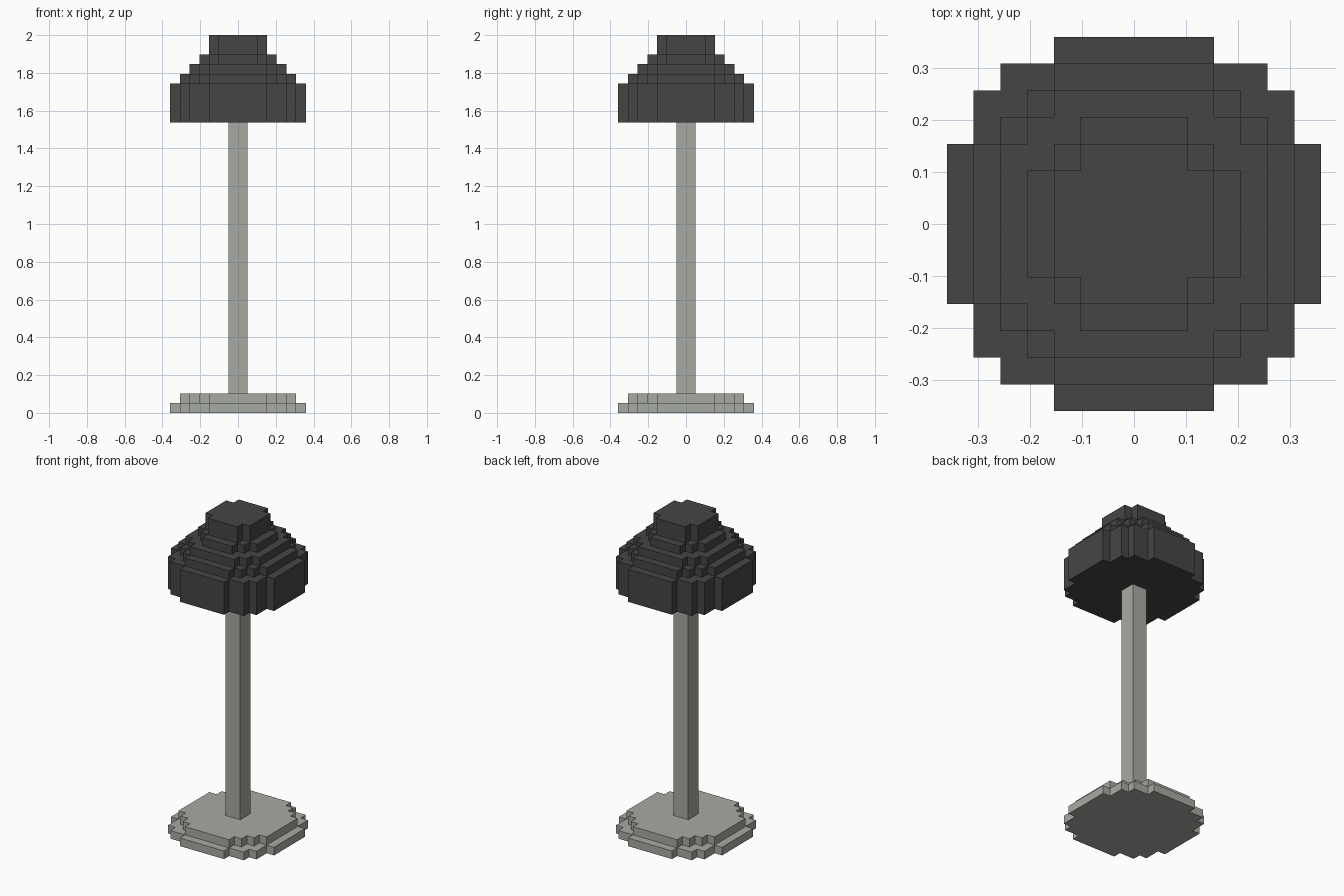
import bpy
import bmesh

cube = bpy.data.objects.get("Cube")
if cube:
    bpy.data.objects.remove(cube, do_unlink=True)

U = 2 / 39  # one block: the lamp is 39 blocks tall


def material(name, color):
    mat = bpy.data.materials.new(name)
    mat.use_nodes = True
    mat.diffuse_color = color
    bsdf = mat.node_tree.nodes["Principled BSDF"]
    bsdf.inputs["Base Color"].default_value = color
    bsdf.inputs["Roughness"].default_value = 0.8
    return mat


def stepped_outline(corners):
    """Counter-clockwise blocky disc from the outer corners of one quadrant."""
    quarter = []
    for i, (x, y) in enumerate(corners):
        quarter.append((x, y))
        if i + 1 < len(corners):
            quarter.append((corners[i + 1][0], y))  # inner corner of the step
    outline = []
    for _ in range(4):
        outline += quarter
        quarter = [(-y, x) for x, y in quarter]  # quarter turn
    return outline


def tiered_part(name, tiers, mat):
    """Stack of extruded blocky discs: (bottom, top, quadrant corners) in blocks."""
    bm = bmesh.new()
    for z0, z1, corners in tiers:
        verts = [bm.verts.new((x * U, y * U, z0 * U)) for x, y in stepped_outline(corners)]
        face = bm.faces.new(verts)
        ext = bmesh.ops.extrude_face_region(bm, geom=[face], use_keep_orig=True)
        top = [v for v in ext["geom"] if isinstance(v, bmesh.types.BMVert)]
        bmesh.ops.translate(bm, verts=top, vec=(0, 0, (z1 - z0) * U))
    bmesh.ops.recalc_face_normals(bm, faces=bm.faces)
    mesh = bpy.data.meshes.new(name)
    bm.to_mesh(mesh)
    bm.free()
    mesh.materials.append(mat)
    obj = bpy.data.objects.new(name, mesh)
    bpy.context.collection.objects.link(obj)
    return obj


metal = material("light grey metal", (0.39, 0.40, 0.36, 1))
fabric = material("charcoal fabric", (0.06, 0.06, 0.06, 1))

# Blocky discs, named by radius in blocks
R7 = [(7, 3), (6, 5), (5, 6), (3, 7)]
R6 = [(6, 3), (5, 4), (4, 5), (3, 6)]
R5 = [(5, 3), (4, 4), (3, 5)]
R4 = [(4, 2), (3, 3), (2, 4)]
R3 = [(3, 2), (2, 3)]

# Two-step foot, square pole, and stepped shade
tiered_part("base", [(0, 1, R7), (1, 2, R6)], metal)
tiered_part("pole", [(2, 30, [(1, 1)])], metal)
tiered_part("lampshade", [(30, 34, R7), (34, 35, R6), (35, 36, R5),
                          (36, 37, R4), (37, 39, R3)], fabric)
